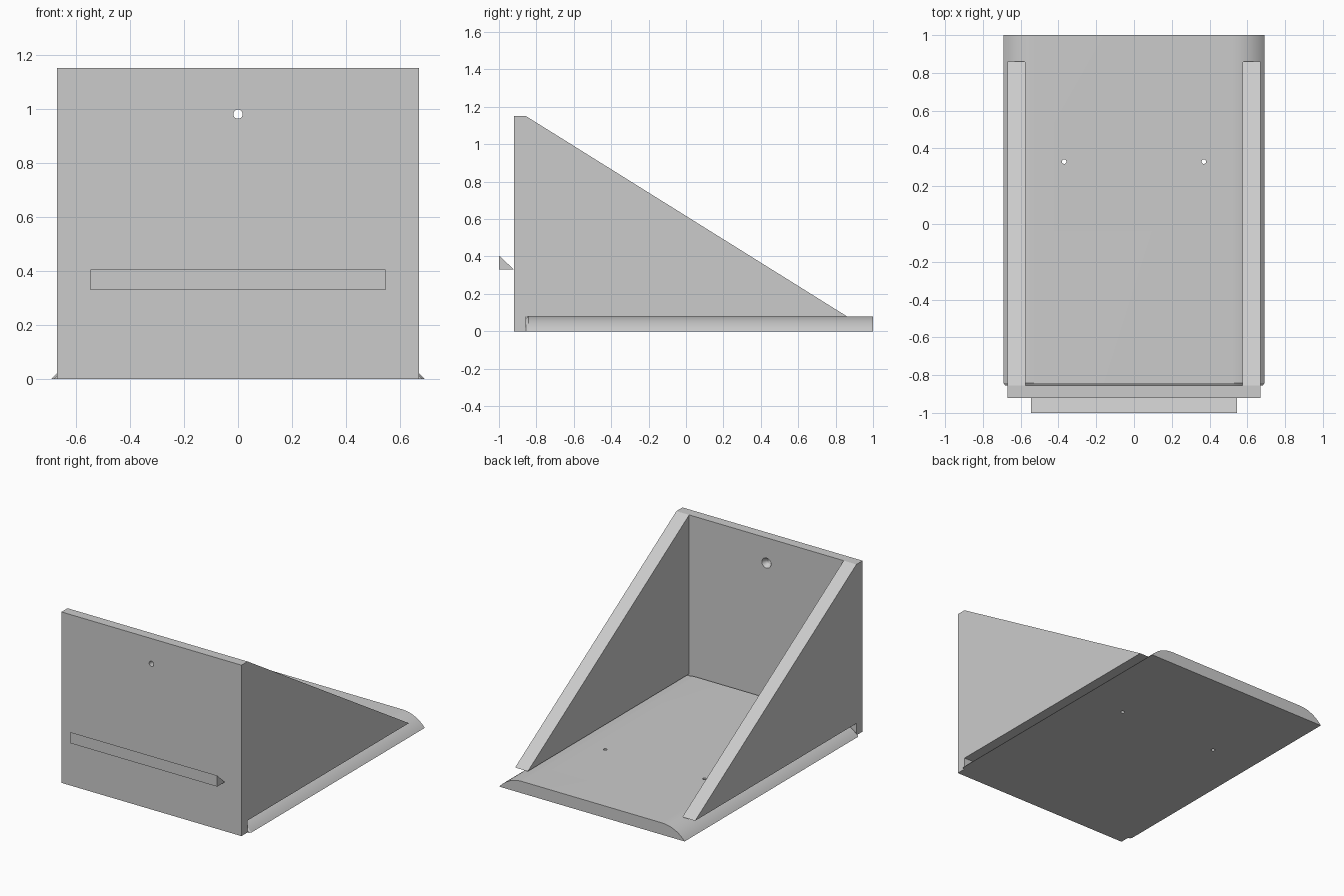
import bpy
import bmesh
import math

cube = bpy.data.objects.get("Cube")
if cube:
    bpy.data.objects.remove(cube, do_unlink=True)

grey = bpy.data.materials.new("plain grey")
grey.use_nodes = True
grey.diffuse_color = (0.6, 0.6, 0.6, 1)
grey.node_tree.nodes["Principled BSDF"].inputs["Base Color"].default_value = (0.6, 0.6, 0.6, 1)


def loft(name, sections):
    """Solid skinned through matching closed sections, capped at both ends."""
    bm = bmesh.new()
    rings = [[bm.verts.new(p) for p in s] for s in sections]
    n = len(rings[0])
    for a, b in zip(rings, rings[1:]):
        for i in range(n):
            j = (i + 1) % n
            bm.faces.new((a[i], a[j], b[j], b[i]))
    bm.faces.new(rings[0])
    bm.faces.new(rings[-1])
    bmesh.ops.recalc_face_normals(bm, faces=bm.faces)
    mesh = bpy.data.meshes.new(name)
    bm.to_mesh(mesh)
    bm.free()
    mesh.materials.append(grey)
    obj = bpy.data.objects.new(name, mesh)
    bpy.context.collection.objects.link(obj)
    return obj


def side_prism(name, x0, x1, profile):
    """Extrude a (y, z) profile along x."""
    return loft(name, [[(x, y, z) for y, z in profile] for x in (x0, x1)])


def circle(r, n=32):
    return [(r * math.cos(math.tau * i / n), r * math.sin(math.tau * i / n)) for i in range(n)]


def cut(target, cutter):
    """Subtract the cutter from the target, then discard it."""
    mod = target.modifiers.new("hole", "BOOLEAN")
    mod.operation = "DIFFERENCE"
    mod.solver = "EXACT"
    mod.object = cutter
    bpy.context.view_layer.objects.active = target
    bpy.ops.object.modifier_apply(modifier=mod.name)
    bpy.data.objects.remove(cutter, do_unlink=True)


HALF, THICK, TOP = 0.67, 0.08, 1.15
FRONT, INNER = -0.92, -0.855

# Front plate with a countersunk screw hole
plate = side_prism("front_plate", -HALF, HALF,
                   [(FRONT, 0), (INNER, 0), (INNER, TOP), (FRONT, TOP)])
steps = [(-1, 0.017), (-0.887, 0.017), (INNER, 0.034), (-0.8, 0.034)]
cut(plate, loft("screw_cutter", [[(x, y, 0.98 + z) for x, z in circle(r)] for y, r in steps]))

# Triangular side walls
for side, s in (("left", 1), ("right", -1)):
    side_prism(side + "_wall", s * 0.575, s * HALF,
               [(INNER, THICK), (0.86, THICK), (INNER, TOP)])

# Wedge-shaped hook on the front
side_prism("front_hook", -0.545, 0.545, [(-1, 0.33), (FRONT, 0.33), (-1, 0.405)])


# Base slab with rounded long edges and a small chamfer at the front end
def base_section(y, inset=0.0):
    width, height = 0.17, THICK - inset
    r = (width ** 2 + height ** 2) / (2 * height)
    sweep = math.asin(width / r)
    edge = 0.69 - inset
    arc = [(edge - width + r * math.sin(sweep * i / 12),
            height - r + r * math.cos(sweep * i / 12)) for i in range(13)]
    outline = arc[::-1] + [(-x, z) for x, z in arc]
    return [(x, y, max(z, 0)) for x, z in outline]


base = loft("base", [base_section(INNER, 0.008), base_section(-0.843), base_section(1)])
for x0 in (-0.37, 0.37):
    cut(base, loft("pin_cutter", [[(x0 + x, 0.33 + y, z) for x, y in circle(0.012, 24)]
                                  for z in (-0.1, 0.2)]))

# Smooth the rounded edges and holes while keeping corners crisp
for obj in (base, plate):
    bpy.ops.object.select_all(action="DESELECT")
    obj.select_set(True)
    bpy.context.view_layer.objects.active = obj
    bpy.ops.object.shade_smooth_by_angle(angle=math.radians(25))
